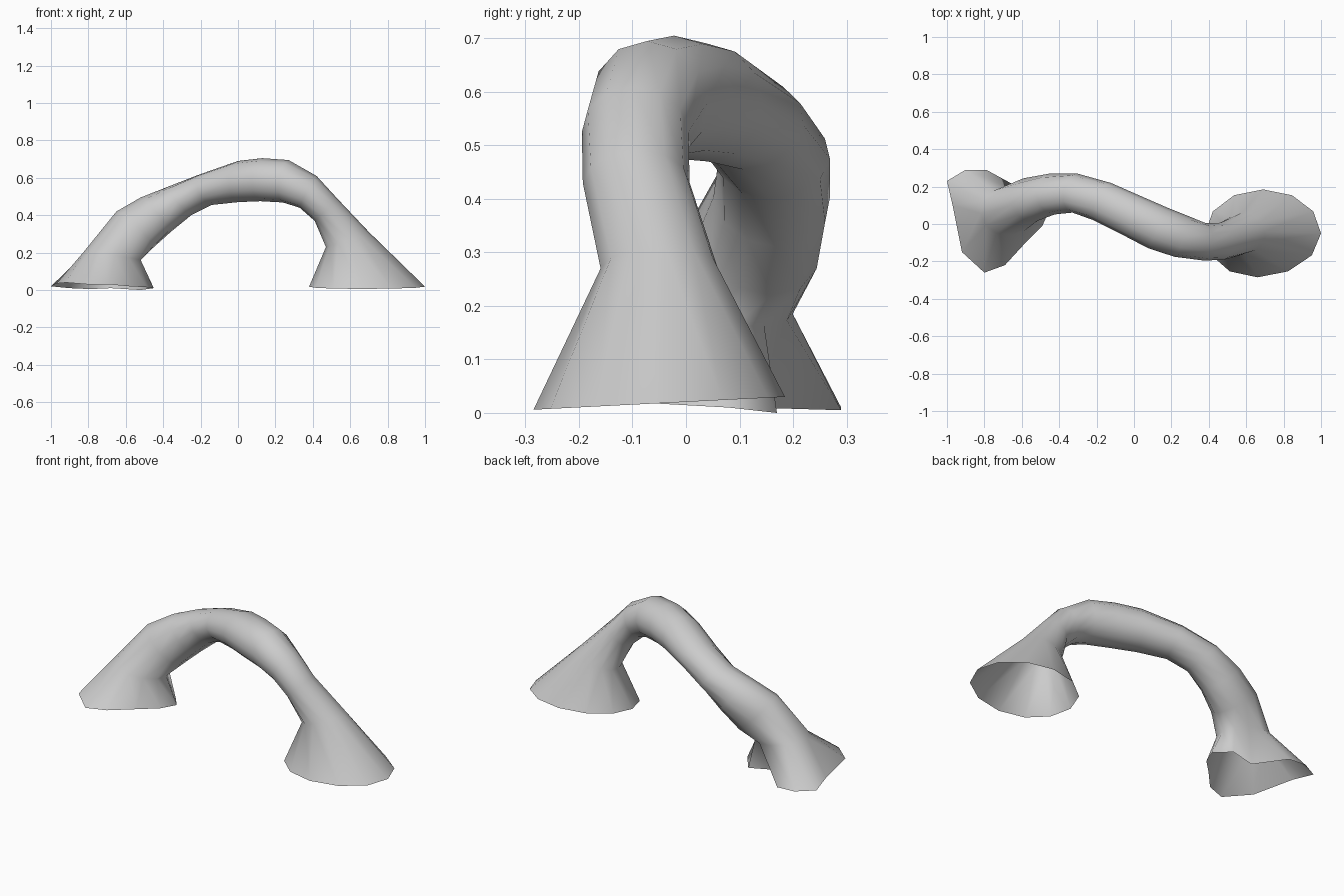
import bpy, bmesh
from math import sin, cos, tan, pi, radians
from mathutils import Vector

if "Cube" in bpy.data.objects:
    bpy.data.objects.remove(bpy.data.objects["Cube"])

N = 12

# Tube sections: outer x, outer z, inner x, inner z, centre y, half width, heading in degrees
SECTIONS = [
    (-.82, .21, -.52, .16, .07, .13, 5),
    (-.65, .42, -.46, .22, .13, .12, 18),
    (-.52, .495, -.36, .31, .16, .11, 8),
    (-.38, .55, -.25, .40, .165, .105, -8),
    (-.20, .62, -.14, .455, .12, .11, -25),
    (0, .69, 0, .47, .04, .115, -27),
    (.13, .705, .12, .475, -.02, .12, -25),
    (.27, .695, .24, .468, -.067, .115, -20),
    (.42, .61, .33, .44, -.095, .10, -5),
    (.53, .49, .41, .37, -.093, .10, 3),
    (.70, .31, .47, .23, -.05, .11, 5),
]

# Uneven left rim, from the outer point round by the back
LEFT_RIM = [
    (-.97, .10, .035), (-1, .23, .02), (-.90, .29, .01), (-.79, .29, .005),
    (-.68, .12, .01), (-.52, .17, .0), (-.45, .08, .01), (-.49, -.01, .015),
    (-.58, -.10, .02), (-.69, -.22, .03), (-.80, -.26, .03), (-.92, -.15, .04),
]


def section(ox, oz, ix, iz, y, w, heading):
    h = radians(heading)
    centre = Vector(((ox + ix) / 2, y, (oz + iz) / 2))
    dx = (ox - ix) / 2
    up = Vector((dx, dx * tan(h), (oz - iz) / 2))
    side = Vector((-sin(h), cos(h), 0)) * w
    return [centre + up * cos(2 * pi * k / N) + side * sin(2 * pi * k / N) for k in range(N)]


# Oval right rim
right_rim = []
for k in range(N):
    c, s = cos(2 * pi * k / N), sin(2 * pi * k / N)
    right_rim.append(Vector((.69 + .31 * c - .03 * s * s * (s < 0), -.05 + .235 * s, .018 + .012 * s)))

rings = [[Vector(p) for p in LEFT_RIM]] + [section(*s) for s in SECTIONS] + [right_rim]

# Skin the rings into one open-ended tube
bm = bmesh.new()
loops = [[bm.verts.new(p) for p in ring] for ring in rings]
for a, b in zip(loops, loops[1:]):
    for k in range(N):
        j = (k + 1) % N
        bm.faces.new((a[k], b[k], b[j], a[j]))
bmesh.ops.recalc_face_normals(bm, faces=bm.faces)
mesh = bpy.data.meshes.new("arched_tube")
bm.to_mesh(mesh)
bm.free()
mesh.shade_smooth()
tube = bpy.data.objects.new("arched_tube", mesh)
bpy.context.collection.objects.link(tube)
